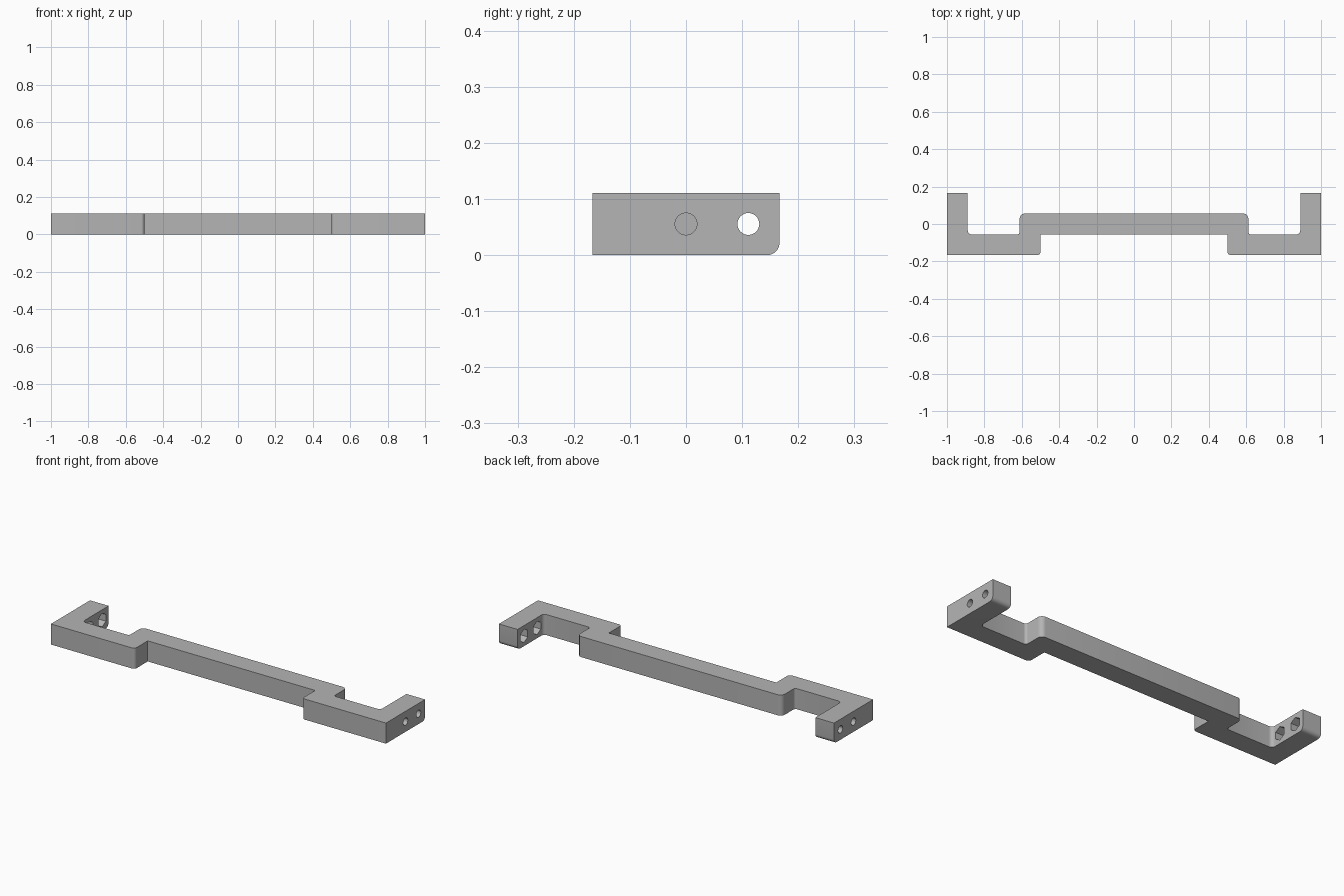
import bpy, bmesh, math
from mathutils import Vector, Matrix

if "Cube" in bpy.data.objects:
    bpy.data.objects.remove(bpy.data.objects["Cube"], do_unlink=True)

T = 1 / 9            # bar thickness
HALF = T / 2
END = 1.5 * T        # front and back limits

grey = bpy.data.materials.new("plain grey")
grey.use_nodes = True
grey.diffuse_color = (0.46, 0.46, 0.46, 1)
grey.node_tree.nodes["Principled BSDF"].inputs["Base Color"].default_value = (0.46, 0.46, 0.46, 1)


def make_object(name, bm):
    bmesh.ops.recalc_face_normals(bm, faces=bm.faces)
    mesh = bpy.data.meshes.new(name)
    bm.to_mesh(mesh)
    bm.free()
    mesh.materials.append(grey)
    obj = bpy.data.objects.new(name, mesh)
    bpy.context.collection.objects.link(obj)
    return obj


def fillet(points, steps=6):
    """Round each (x, y, radius) right-angle corner of a closed outline."""
    out = []
    for i, (x, y, r) in enumerate(points):
        p = Vector((x, y))
        if r == 0:
            out.append(p)
            continue
        a = (Vector(points[i - 1][:2]) - p).normalized() * r
        b = (Vector(points[(i + 1) % len(points)][:2]) - p).normalized() * r
        for k in range(steps + 1):
            t = math.pi / 2 * k / steps
            out.append(p + a * (1 - math.sin(t)) + b * (1 - math.cos(t)))
    return out


# Stepped bracket outline, right half then its mirror
half = [(0.5, -HALF, 0), (0.5, -END, 0.018), (1, -END, 0), (1, END, 0),
        (1 - T, END, 0), (1 - T, -HALF, 0.02), (0.5 + T, -HALF, 0.014),
        (0.5 + T, HALF, 0.026)]
outline = fillet(half + [(-x, y, r) for x, y, r in reversed(half)])

bm = bmesh.new()
base = bm.faces.new([bm.verts.new((p.x, p.y, 0)) for p in outline])
top = bmesh.ops.extrude_face_region(bm, geom=[base])["geom"]
bmesh.ops.translate(bm, vec=(0, 0, T), verts=[v for v in top if isinstance(v, bmesh.types.BMVert)])

# Rounded lower back edge of both arms
edges = [e for e in bm.edges if all(v.co.z < 0.001 and v.co.y > END - 0.001 for v in e.verts)]
bmesh.ops.bevel(bm, geom=edges, offset=0.022, segments=6, profile=0.5, affect='EDGES')
bracket = make_object("bracket", bm)


def cutter(name, x, y, radius, depth, sides):
    bm = bmesh.new()
    # turned so that a corner points upward
    turn = Matrix.Translation((x, y, HALF)) @ Matrix.Rotation(math.pi / 2, 4, 'Y')
    bmesh.ops.create_cone(bm, cap_ends=True, segments=sides, radius1=radius,
                          radius2=radius, depth=depth)
    low = max(bm.verts, key=lambda v: v.co.x).co
    bmesh.ops.rotate(bm, verts=bm.verts, matrix=Matrix.Rotation(-math.atan2(low.y, low.x), 3, 'Z'))
    bmesh.ops.transform(bm, matrix=turn, verts=bm.verts)
    obj = make_object(name, bm)
    obj.hide_render = True
    return obj


# Bolt holes with hexagonal nut pockets on the inner faces
cutters = []
for side in (-1, 1):
    for y in (0, T):
        cutters.append(cutter("bolt_hole_cutter", side * (1 - HALF), y, 0.0195, 2 * T, 32))
        cutters.append(cutter("nut_pocket_cutter", side * (1 - T), y, 0.036, T, 6))

bpy.context.view_layer.objects.active = bracket
for c in cutters:
    mod = bracket.modifiers.new(c.name, 'BOOLEAN')
    mod.operation = 'DIFFERENCE'
    mod.solver = 'EXACT'
    mod.object = c
    bpy.ops.object.modifier_apply(modifier=mod.name)
for c in cutters:
    bpy.data.objects.remove(c, do_unlink=True)

bpy.ops.object.select_all(action='DESELECT')
bracket.select_set(True)
bpy.ops.object.shade_smooth_by_angle(angle=math.radians(30))
